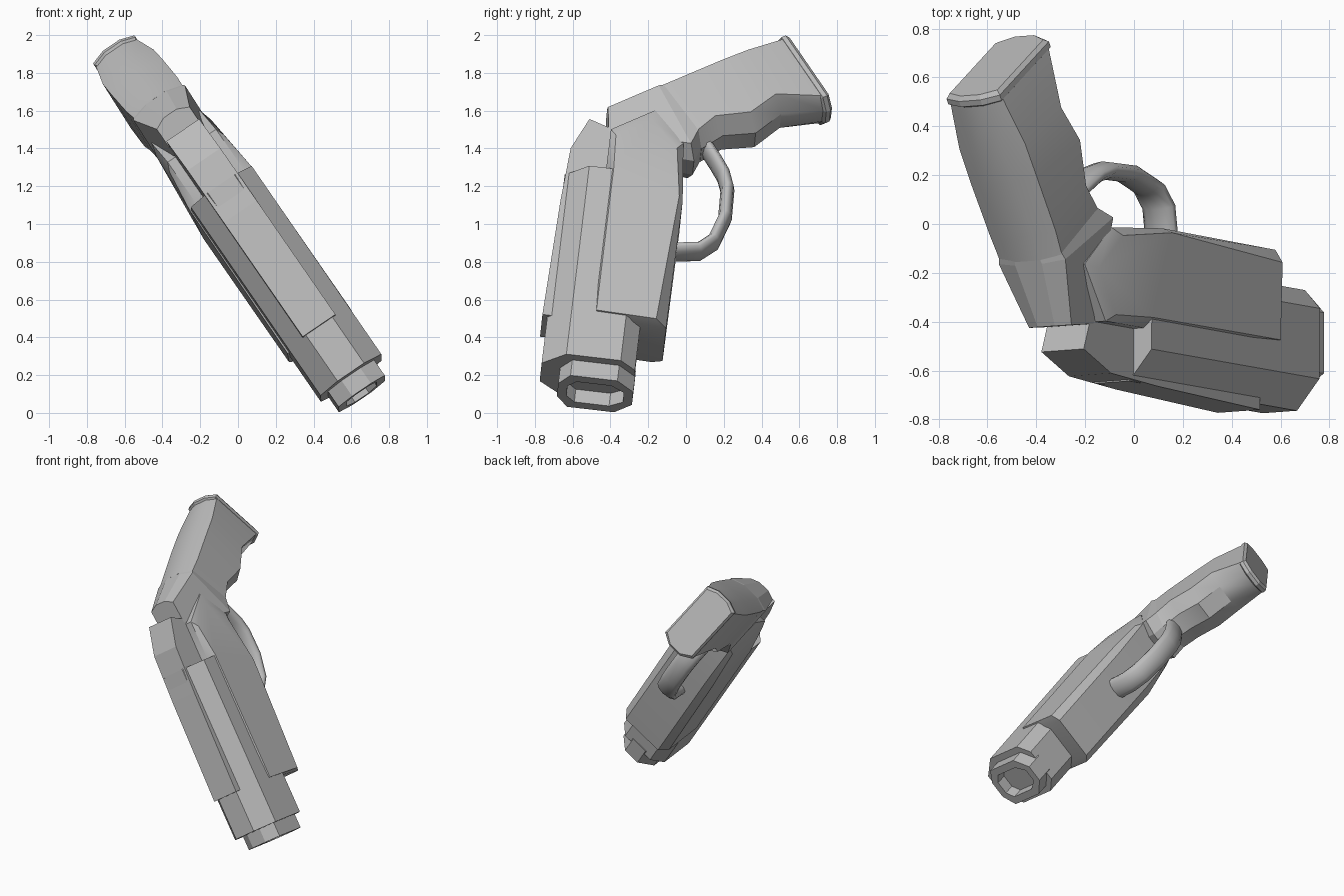
import bpy, bmesh, math
from mathutils import Vector, Matrix

if "Cube" in bpy.data.objects:
    bpy.data.objects.remove(bpy.data.objects["Cube"])

# Local frame: forward along the barrel, sideways, and up from the sights
FWD = Vector((0.565, -0.10, -0.82)).normalized()
SIDE = Vector((0.826, 0.06, 0.562))
SIDE = (SIDE - FWD * SIDE.dot(FWD)).normalized()
UP = FWD.cross(SIDE)
FRAME = Matrix((FWD, SIDE, UP)).transposed().to_4x4()
FRAME.translation = SIDE * 0.568

metal = bpy.data.materials.new("grey_metal")
metal.diffuse_color = (0.5, 0.5, 0.5, 1)
metal.use_nodes = True
metal.node_tree.nodes["Principled BSDF"].inputs["Base Color"].default_value = metal.diffuse_color


def loft(name, rings, smooth=None, caps=True):
    """Skin a list of equal-length closed rings given in the local frame."""
    bm = bmesh.new()
    vr = [[bm.verts.new(p) for p in r] for r in rings]
    n = len(rings[0])
    for a, b in zip(vr, vr[1:]):
        for i in range(n):
            j = (i + 1) % n
            bm.faces.new((a[i], a[j], b[j], b[i]))
    if caps:
        bm.faces.new(vr[0])
        bm.faces.new(vr[-1])
    bmesh.ops.recalc_face_normals(bm, faces=bm.faces)
    me = bpy.data.meshes.new(name)
    bm.to_mesh(me)
    bm.free()
    me.transform(FRAME)
    me.materials.append(metal)
    ob = bpy.data.objects.new(name, me)
    bpy.context.collection.objects.link(ob)
    if smooth:
        bpy.ops.object.select_all(action='DESELECT')
        ob.select_set(True)
        bpy.context.view_layer.objects.active = ob
        bpy.ops.object.shade_smooth_by_angle(angle=math.radians(smooth))
    return ob


def octagon(f, top, shoulder, hip, bottom):
    """Octagon across the barrel; each argument is (half width, height)."""
    half = [top, shoulder, hip, bottom]
    return [(f, w, u) for w, u in half] + [(f, -w, u) for w, u in reversed(half)]


def plate(profile, l):
    return [(f, l, u) for f, u in profile]


# Barrel housing
body = ((0.085, 0.785), (0.195, 0.66), (0.195, 0.37), (0.12, 0.29))
loft("barrel_housing", [octagon(f, *body) for f in (-0.98, 0.237)])

# Muzzle tube with recessed bore
outer = ((0.06, 0.685), (0.148, 0.625), (0.148, 0.375), (0.06, 0.285))
bore = ((0.045, 0.635), (0.095, 0.59), (0.095, 0.405), (0.045, 0.335))
loft("muzzle", [octagon(0.2, *outer), octagon(0.337, *outer),
                octagon(0.337, *bore), octagon(0.255, *bore)])

# Top slide with sloped rear
slide = [(-1.34, 0.69), (-1.14, 0.77), (-0.80, 0.79), (-0.06, 0.812),
         (-0.06, 0.5), (-1.27, 0.5)]
loft("slide", [plate(slide, -0.105), plate(slide, 0.105)])

# Receiver: full profile in the middle, inset flanks narrowing to the rear
mid = [(-0.03, 0.153), (-0.85, 0.147), (-1.22, 0.18), (-1.41, 0.35),
       (-1.256, 0.57), (-0.98, 0.57), (-0.06, 0.53)]
flank = [(-0.05, 0.205, 0.21), (-0.85, 0.205, 0.168), (-1.17, 0.18, 0.21),
         (-1.335, 0.175, 0.36), (-1.21, 0.175, 0.54), (-0.98, 0.202, 0.53),
         (-0.06, 0.205, 0.53)]
loft("receiver", [[(f, -w, u) for f, w, u in flank], plate(mid, -0.155),
                  plate(mid, 0.155), flank], 32)


def grip_ring(rear, front, w, apex=0.05, grow=0.0, shift=0.0):
    """Eight-sided grip section from its rear and front corner lines."""
    r, t = Vector(rear), Vector(front)
    d = (t - r).normalized()
    r, t = r - d * grow, t + d * grow
    w += grow
    off = Vector((-0.55, -0.84)) * shift
    ring = [(r - d * 0.03, w * 0.4), (r, w), (t, w), (t + d * apex, w * 0.4)]
    ring = [(p + off, s) for p, s in ring]
    return [(p.x, s, p.y) for p, s in ring] + [(p.x, -s, p.y) for p, s in reversed(ring)]


# Grip head joining the receiver
loft("grip_head", [grip_ring((-1.43, 0.60), (-1.27, 0.58), 0.105),
                   grip_ring((-1.565, 0.347), (-1.22, 0.14), 0.165),
                   grip_ring((-1.58, 0.32), (-1.32, 0.11), 0.155)])

# Grip with finger grooves: rear corner, front corner, half width, front bulge
sections = [((-1.575, 0.33), (-1.31, 0.12), 0.155, 0.06),
            ((-1.635, 0.235), (-1.415, 0.03), 0.163, 0.075),
            ((-1.775, 0.03), (-1.465, -0.154), 0.165, 0.075),
            ((-1.86, -0.10), (-1.60, -0.275), 0.163, 0.07),
            ((-1.975, -0.275), (-1.645, -0.515), 0.13, 0.045)]
loft("grip", [grip_ring(*s) for s in sections], 32)

# Butt cap
a, b = sections[-1][:2]
loft("butt_cap", [grip_ring(a, b, 0.118, 0.045, g, s) for g, s in
                  ((0.0, -0.01), (0.014, 0.0), (0.014, 0.025), (0.0, 0.042))])

# Trigger guard: flattened tube along a curved path
path = [Vector(p) for p in ((-1.36, 0.09), (-1.23, 0.0), (-1.15, -0.05), (-1.06, -0.08),
                            (-0.88, -0.085), (-0.72, -0.04), (-0.65, 0.03), (-0.625, 0.17))]
rings = []
for i, p in enumerate(path):
    t = (path[min(i + 1, len(path) - 1)] - path[max(i - 1, 0)]).normalized()
    nrm = Vector((-t.y, t.x))
    ring = []
    for k in range(10):
        ang = math.tau * k / 10
        q = p + nrm * 0.037 * math.cos(ang)
        ring.append((q.x, 0.078 * math.sin(ang), q.y))
    rings.append(ring)
loft("trigger_guard", rings, 60)
